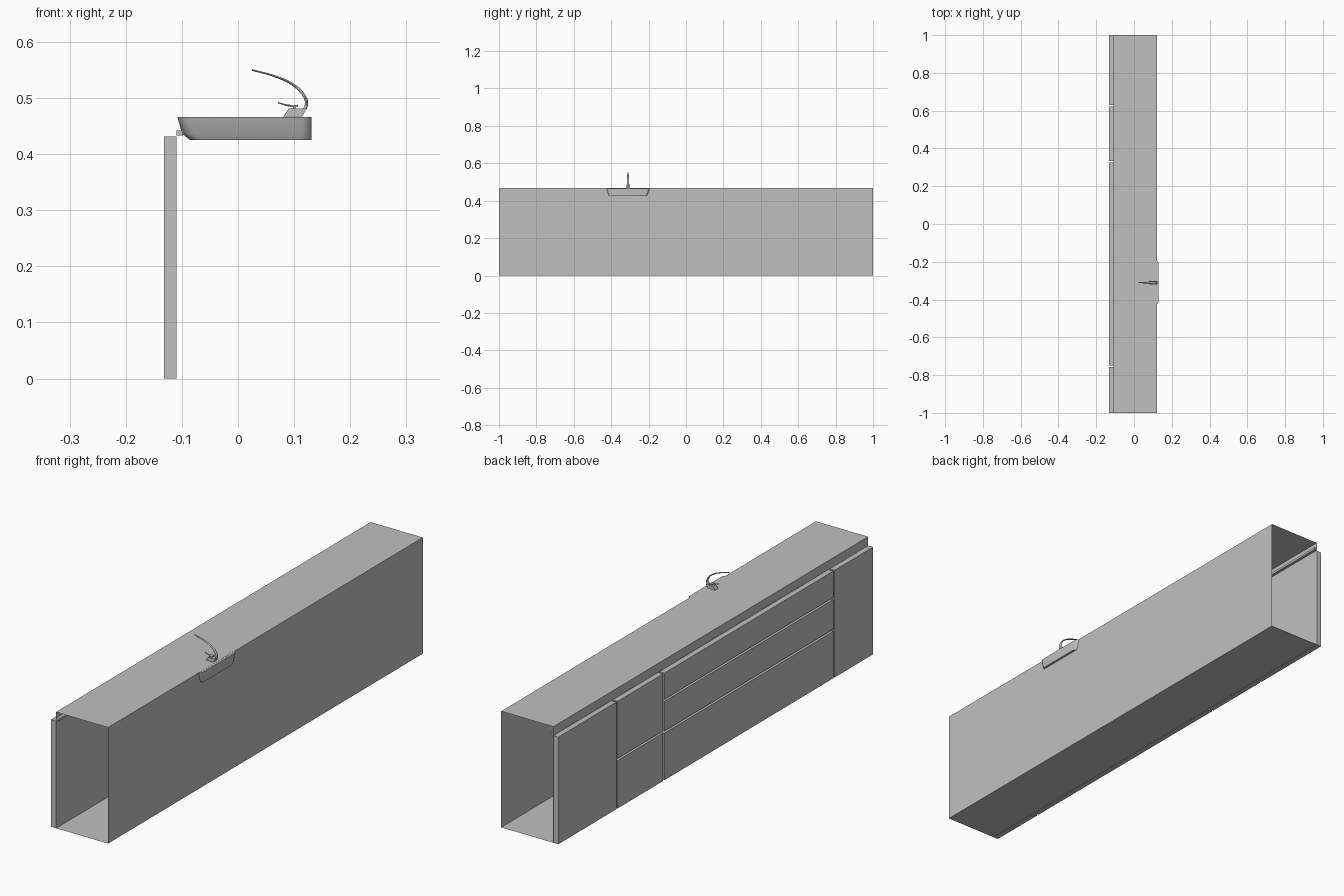
import bpy, bmesh, math

cube = bpy.data.objects.get("Cube")
if cube:
    bpy.data.objects.remove(cube, do_unlink=True)

grey = bpy.data.materials.new("light_grey")
grey.use_nodes = True
grey.diffuse_color = (0.53, 0.53, 0.53, 1)
grey.node_tree.nodes["Principled BSDF"].inputs["Base Color"].default_value = (0.53, 0.53, 0.53, 1)


def finish(name, bm, smooth=False):
    mesh = bpy.data.meshes.new(name)
    bm.to_mesh(mesh)
    bm.free()
    mesh.materials.append(grey)
    obj = bpy.data.objects.new(name, mesh)
    bpy.context.collection.objects.link(obj)
    if smooth:
        activate(obj)
        bpy.ops.object.shade_smooth_by_angle(angle=math.radians(35))
    return obj


def activate(obj):
    bpy.ops.object.select_all(action='DESELECT')
    obj.select_set(True)
    bpy.context.view_layer.objects.active = obj


def extrude_y(name, profile, y0, y1, closed=True):
    """Sweep an xz profile along y; closed profiles get end caps."""
    bm = bmesh.new()
    a = [bm.verts.new((x, y0, z)) for x, z in profile]
    b = [bm.verts.new((x, y1, z)) for x, z in profile]
    n = len(profile)
    for i in range(n if closed else n - 1):
        j = (i + 1) % n
        bm.faces.new((a[i], b[i], b[j], a[j]))
    if closed:
        bm.faces.new(a)
        bm.faces.new(b[::-1])
        bmesh.ops.recalc_face_normals(bm, faces=bm.faces)
    return finish(name, bm)


def box(name, x0, x1, y0, y1, z0, z1):
    return extrude_y(name, [(x0, z0), (x1, z0), (x1, z1), (x0, z1)], y0, y1)


FRONT, FACE, BACK, TOP = -0.132, -0.11, 0.122, 0.467

# Thin open-ended carcass: front sheet, floor, back, worktop and its lip
extrude_y("carcass", [(FACE + 0.001, 0.432), (FACE + 0.001, 0), (BACK, 0), (BACK, TOP),
                      (FACE, TOP), (FACE, 0.442)], -1, 1, closed=False)
box("handle_rail", FACE, -0.098, -1, 1, 0.433, 0.442)

# Doors and drawer fronts: each column has a y range and its horizontal gaps
GAP = 0.004
columns = [("left_door", 0.627, 1, []),
           ("upper_drawer", 0.33, 0.627, [0.197]),
           ("wide_drawer", -0.752, 0.33, [0.193, 0.321]),
           ("right_door", -1, -0.752, [])]
for name, y0, y1, splits in columns:
    lo = y0 if y0 == -1 else y0 + GAP
    hi = y1 if y1 == 1 else y1 - GAP
    levels = [-GAP] + splits + [0.431 + GAP]
    for i, (z0, z1) in enumerate(zip(levels, levels[1:])):
        box(f"{name}_{i + 1}", FRONT, FACE, lo, hi, z0 + GAP, z1 - GAP)

# Sink basin from rounded rectangular rings
SINK_Y = -0.31


def ring(bm, x0, x1, half, r, z):
    verts = []
    corners = [(x1 - r, half - r), (x0 + r, half - r), (x0 + r, r - half), (x1 - r, r - half)]
    for k, (cx, cy) in enumerate(corners):
        for s in range(6):
            t = (k + s / 5) * math.pi / 2
            verts.append(bm.verts.new((cx + r * math.cos(t), SINK_Y + cy + r * math.sin(t), z)))
    return verts


bm = bmesh.new()
rings = [ring(bm, *p) for p in [(-0.07, 0.06, 0.085, 0.02, 0.43),
                                (-0.09, 0.07, 0.1, 0.02, 0.44),
                                (-0.1, 0.08, 0.108, 0.02, 0.4665),
                                (-0.108, 0.131, 0.118, 0.02, 0.4665),
                                (-0.1, 0.131, 0.11, 0.02, 0.437),
                                (-0.085, 0.131, 0.104, 0.02, 0.425)]]
for a, b in zip(rings, rings[1:]):
    for i in range(len(a)):
        j = (i + 1) % len(a)
        bm.faces.new((a[i], a[j], b[j], b[i]))
bm.faces.new(rings[0])
bm.faces.new(rings[-1])
bmesh.ops.recalc_face_normals(bm, faces=bm.faces)
finish("sink_basin", bm, smooth=True)


# Tap parts
def tube(name, points, depth, flat):
    """Tapered tube through (x, z, radius) points, widened along y."""
    cu = bpy.data.curves.new(name, 'CURVE')
    cu.dimensions = '3D'
    cu.bevel_depth = depth
    cu.bevel_resolution = 3
    cu.use_fill_caps = True
    cu.resolution_u = 6
    sp = cu.splines.new('BEZIER')
    sp.bezier_points.add(len(points) - 1)
    for bp, (x, z, r) in zip(sp.bezier_points, points):
        bp.co = (x, 0, z)
        bp.radius = r
        bp.handle_left_type = bp.handle_right_type = 'AUTO'
    cu.materials.append(grey)
    obj = bpy.data.objects.new(name, cu)
    bpy.context.collection.objects.link(obj)
    obj.location.y = SINK_Y
    obj.scale.y = flat
    activate(obj)
    bpy.ops.object.convert(target='MESH')
    bpy.ops.object.shade_smooth_by_angle(angle=math.radians(40))


extrude_y("tap_base", [(0.081, TOP), (0.114, TOP), (0.123, 0.481), (0.09, 0.481)],
          SINK_Y - 0.009, SINK_Y + 0.009)
tube("tap_spout", [(0.113, 0.472, 1.1), (0.122, 0.489, 1), (0.116, 0.507, 0.9),
                   (0.096, 0.525, 0.8), (0.065, 0.539, 0.6), (0.025, 0.55, 0.5)], 0.003, 2.2)
box("lever_stem", 0.098, 0.103, SINK_Y - 0.003, SINK_Y + 0.003, 0.48, 0.486)
box("lever_hub", 0.094, 0.107, SINK_Y - 0.008, SINK_Y + 0.008, 0.484, 0.488)
tube("lever_handle", [(0.1, 0.486, 1), (0.088, 0.487, 0.9), (0.071, 0.492, 0.6)], 0.0018, 2)
